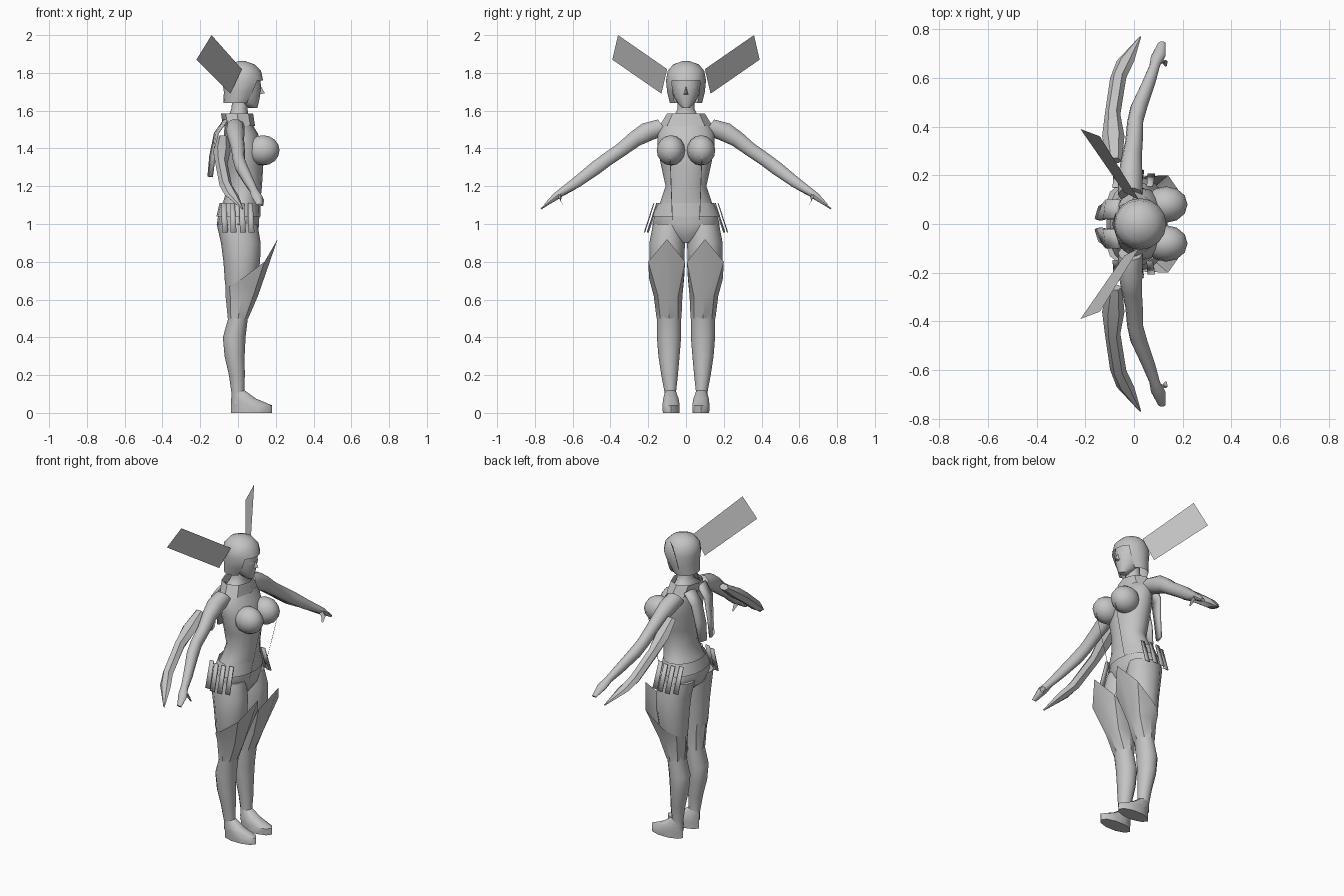
import bpy, bmesh, math

gray = bpy.data.materials.new("neutral gray")
gray.diffuse_color = (0.55, 0.55, 0.55, 1)


def finish(name, bm, mirror=False, thick=0):
    bmesh.ops.recalc_face_normals(bm, faces=bm.faces)
    me = bpy.data.meshes.new(name)
    bm.to_mesh(me)
    bm.free()
    me.materials.append(gray)
    ob = bpy.data.objects.new(name, me)
    bpy.context.collection.objects.link(ob)
    if thick:
        s = ob.modifiers.new("thickness", 'SOLIDIFY')
        s.thickness = thick
        s.offset = 0
    if mirror:
        m = ob.modifiers.new("mirror", 'MIRROR')
        m.use_axis = (False, True, False)
    return ob


def ring(x, y, z, a, b, n, tilt=(1, 0)):
    """Ellipse with half size a along x and b along the (y, z) direction tilt."""
    out = []
    for i in range(n):
        t = 2 * math.pi * i / n
        s = b * math.sin(t)
        out.append((x + a * math.cos(t), y + s * tilt[0], z + s * tilt[1]))
    return out


def skin(name, rings, caps=True, mirror=False, thick=0, cut=None):
    bm = bmesh.new()
    vs = [[bm.verts.new(p) for p in r] for r in rings]
    n = len(vs[0])
    for r0, r1 in zip(vs, vs[1:]):
        for i in range(n):
            j = (i + 1) % n
            bm.faces.new((r0[i], r0[j], r1[j], r1[i]))
    if caps:
        bm.faces.new(vs[0])
        bm.faces.new(vs[-1])
    if cut:
        gone = [f for f in bm.faces if cut(f.calc_center_median())]
        bmesh.ops.delete(bm, geom=gone, context='FACES')
    return finish(name, bm, mirror, thick)


def loft(name, rows, n=12, tilt=(1, 0), **kw):
    return skin(name, [ring(*r, n, tilt) for r in rows], **kw)


def strip(name, pairs, mirror=True, thick=0):
    """Ribbon of quads between pairs of edge points."""
    bm = bmesh.new()
    vs = [[bm.verts.new(p) for p in pr] for pr in pairs]
    for a, b in zip(vs, vs[1:]):
        bm.faces.new((a[0], a[1], b[1], b[0]))
    return finish(name, bm, mirror, thick)


# Torso and neck
loft("torso", [(.02, 0, .90, .05, .03), (.005, 0, .95, .10, .13),
               (0, 0, 1.0, .112, .178), (.005, 0, 1.06, .108, .162),
               (.02, 0, 1.12, .098, .135), (.037, 0, 1.2, .09, .108),
               (.035, 0, 1.3, .098, .13), (.03, 0, 1.4, .105, .15),
               (.015, 0, 1.48, .09, .15), (0, 0, 1.54, .068, .12),
               (.003, 0, 1.58, .05, .06), (.008, 0, 1.61, .043, .044),
               (.015, 0, 1.68, .043, .044)], 16)

# Chest
bm = bmesh.new()
bmesh.ops.create_uvsphere(bm, u_segments=12, v_segments=8, radius=1)
for v in bm.verts:
    v.co = (.132 + v.co.x * .088, .08 + v.co.y * .075, 1.39 + v.co.z * .08)
finish("bust", bm, True)

# Legs and feet
loft("leg", [(-.005, .09, 1.0, .108, .085), (.015, .1, .9, .105, .094),
             (.02, .1, .8, .097, .092), (.015, .1, .7, .085, .083),
             (.01, .092, .6, .068, .068), (0, .09, .5, .052, .063),
             (-.02, .09, .4, .06, .064), (-.018, .09, .3, .053, .056),
             (-.006, .087, .2, .042, .044), (0, .083, .1, .034, .029),
             (0, .08, .05, .034, .032)], mirror=True)
loft("foot", [(.072, .079, 0, .108, .046), (.072, .079, .04, .108, .048),
              (.03, .08, .075, .066, .043), (0, .082, .12, .034, .028)],
     10, mirror=True)

# Flared thigh cuffs with a raised front point
half = [(.21, .1, .92), (.14, .2, .80), (.02, .195, .71), (-.045, .16, .67), (-.065, .1, .655)]
rim = half + [(x, .205 - y, z) for x, y, z in half[3:0:-1]]
skin("thigh_cuff", [ring(0, .09, .5, .054, .066, 8), ring(.02, .095, .62, .086, .076, 8), rim],
     caps=False, mirror=True)

# Arms, thumbs and trailing sleeves
slope = (.6, .8)
loft("arm", [(-.015, .12, 1.515, .05, .05), (-.015, .2, 1.49, .05, .055),
             (-.01, .27, 1.45, .042, .045), (0, .34, 1.395, .036, .039),
             (.005, .42, 1.34, .033, .038), (.02, .48, 1.295, .035, .038),
             (.06, .58, 1.22, .028, .031), (.085, .65, 1.175, .022, .022),
             (.1, .69, 1.145, .03, .02), (.115, .745, 1.10, .015, .008)],
     10, slope, mirror=True)
loft("thumb", [(.095, .665, 1.165, .016, .014), (.125, .668, 1.13, .013, .012),
               (.13, .65, 1.10, .005, .005)], 6, slope, mirror=True)
loft("sleeve", [(-.08, .26, 1.455, .03, .02), (-.085, .36, 1.385, .046, .035),
                (-.088, .45, 1.32, .032, .034), (-.065, .6, 1.205, .033, .03),
                (-.035, .67, 1.155, .036, .018), (.025, .768, 1.08, .004, .004)],
     6, slope, mirror=True)

# Head, nose and eyes
loft("head", [(.078, 0, 1.615, .025, .02), (.062, 0, 1.635, .046, .042),
              (.045, 0, 1.67, .07, .062), (.04, 0, 1.70, .08, .072),
              (.035, 0, 1.74, .086, .08), (.03, 0, 1.79, .085, .085)], 16)
bm = bmesh.new()
tip, *base = [bm.verts.new(p) for p in ((.142, 0, 1.693), (.112, .014, 1.685),
                                        (.118, 0, 1.735), (.112, -.014, 1.685))]
for i in range(3):
    bm.faces.new((tip, base[i], base[(i + 1) % 3]))
finish("nose", bm)
strip("eye", [((.121, .016, 1.718), (.121, .016, 1.728)),
              ((.117, .032, 1.715), (.116, .032, 1.733)),
              ((.104, .048, 1.72), (.104, .048, 1.732))])

# Bobbed hair, open around the face
loft("hair", [(-.005, 0, 1.64, .072, .085), (.015, 0, 1.70, .09, .1),
              (.025, 0, 1.76, .108, .106), (.022, 0, 1.81, .1, .097),
              (.02, 0, 1.845, .067, .067), (.02, 0, 1.862, .02, .02)], 16,
     cut=lambda c: c.z < 1.645 or (c.z < 1.76 and c.x > .05 and abs(c.y) < .072))

# Large flat ear plates
strip("ear_plate", [((.02, .10, 1.82), (-.04, .13, 1.69)), ((-.14, .36, 2.0), (-.22, .39, 1.87))])

# Collar and belt
loft("collar", [(.005, 0, 1.52, .085, .14), (-.005, 0, 1.585, .085, .10)], 8, caps=False)
loft("belt", [(.003, 0, 1.04, .117, .178), (.01, 0, 1.11, .108, .148)], 16, caps=False)

# Hanging back panels
strip("back_panel", [((-.07, .02, 1.55), (-.06, .10, 1.55)), ((-.12, .02, 1.48), (-.11, .10, 1.48)),
                     ((-.145, .015, 1.36), (-.125, .08, 1.36)),
                     ((-.155, .02, 1.25), (-.14, .07, 1.25))], thick=.015)

# Hip tassels
for x, y in ((-.075, .15), (-.03, .17), (.02, .17), (.065, .155)):
    strip("hip_tassel", [((x - .013, y, 1.11), (x + .013, y, 1.11)),
                         ((x - .01, y + .05, .955), (x + .022, y + .05, .955))], thick=.006)

# Thin cords from bust to hip
strip("front_cord", [((.217, .083, 1.38), (.217, .087, 1.38)), ((.13, .07, 1.02), (.13, .074, 1.02))])

# Smooth shading with sharp creases
for ob in bpy.context.scene.objects:
    ob.select_set(True)
    bpy.context.view_layer.objects.active = ob
bpy.ops.object.shade_smooth_by_angle(angle=math.radians(40))
